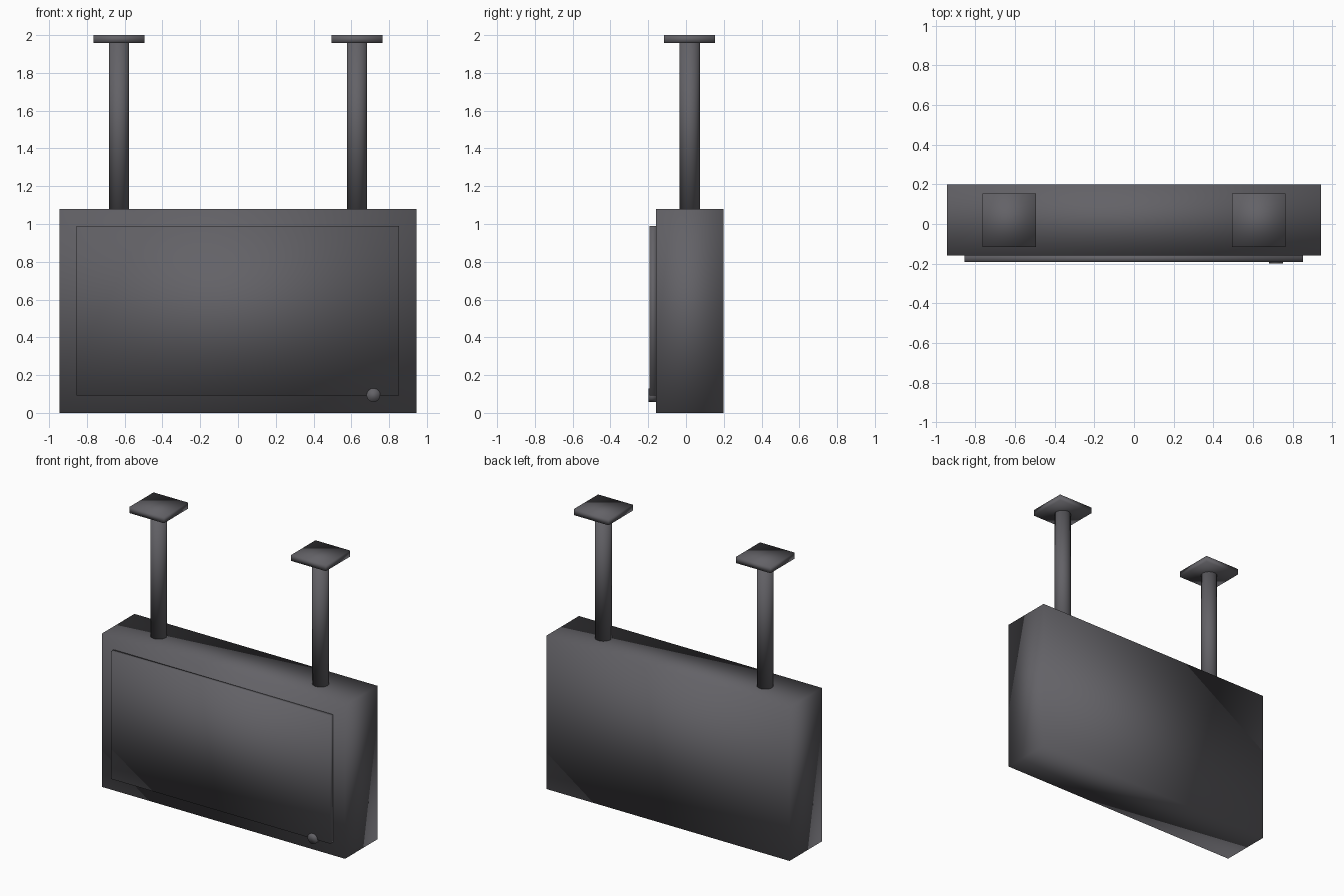
import bpy, math

if "Cube" in bpy.data.objects:
    bpy.data.objects.remove(bpy.data.objects["Cube"])

YC = 0.019  # depth centre of the cabinet and its hangers

# Dark grey painted metal
metal = bpy.data.materials.new("dark_metal")
metal.diffuse_color = (0.125, 0.122, 0.135, 1)
metal.use_nodes = True
metal.node_tree.nodes["Principled BSDF"].inputs["Base Color"].default_value = metal.diffuse_color


def finish(name):
    """Name the new part, paint it and shade it smooth all over."""
    ob = bpy.context.object
    ob.name = name
    ob.data.materials.append(metal)
    bpy.ops.object.shade_smooth()
    return ob


def box(name, x, y, z):
    """Box from (min, max) ranges on each axis."""
    r = (x, y, z)
    bpy.ops.mesh.primitive_cube_add(size=1, location=[(a + b) / 2 for a, b in r])
    bpy.context.object.scale = [b - a for a, b in r]
    bpy.ops.object.transform_apply(location=False, rotation=False, scale=True)
    return finish(name)


def cylinder(name, radius, depth, loc, rot=(0, 0, 0)):
    bpy.ops.mesh.primitive_cylinder_add(vertices=32, radius=radius, depth=depth,
                                        location=loc, rotation=rot)
    return finish(name)


# Main cabinet
box("cabinet", (-0.945, 0.945), (-0.16, 0.199), (0, 1.08))

# Raised screen panel on the front
box("screen_panel", (-0.855, 0.853), (-0.192, -0.155), (0.093, 0.99))

# Round button on the lower edge of the panel
cylinder("button", 0.036, 0.044, (0.717, -0.177, 0.094), (math.pi / 2, 0, 0))

# Ceiling hangers: pole and square mounting plate on each side
for side, s in (("left", -1), ("right", 1)):
    x = s * 0.63
    cylinder(side + "_pole", 0.054, 0.90, (x, YC, 1.52))
    box(side + "_ceiling_plate", (x - 0.135, x + 0.135),
        (YC - 0.135, YC + 0.135), (1.958, 2.0))
